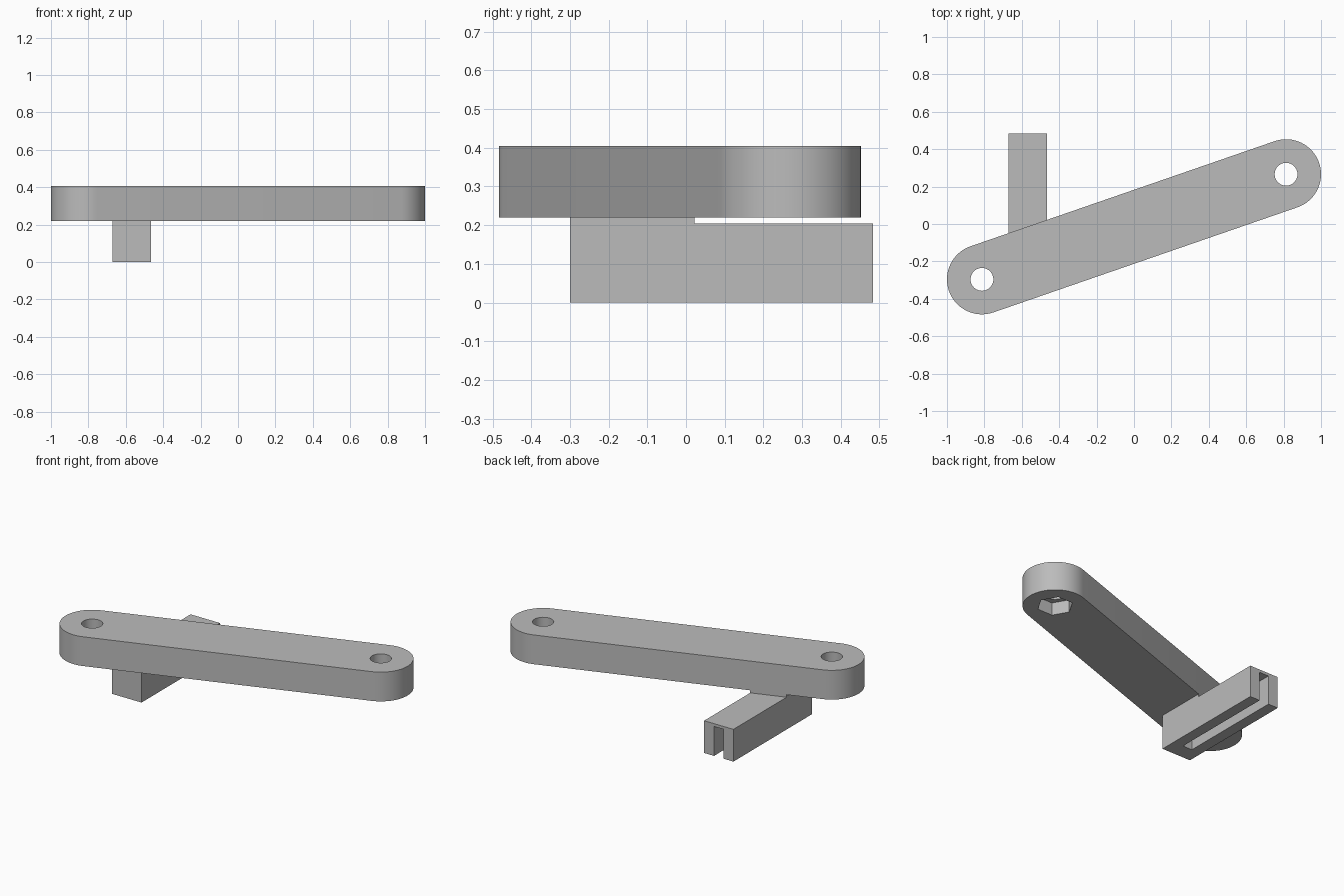
import bpy, bmesh, math
from mathutils import Vector

if "Cube" in bpy.data.objects:
    bpy.data.objects.remove(bpy.data.objects["Cube"], do_unlink=True)

grey = bpy.data.materials.new("plain_grey")
grey.use_nodes = True
grey.diffuse_color = (0.5, 0.5, 0.5, 1)
grey.node_tree.nodes["Principled BSDF"].inputs["Base Color"].default_value = (0.5, 0.5, 0.5, 1)


def prism(name, outline, z0, z1):
    """Extrude a flat counter-clockwise outline from z0 up to z1."""
    bm = bmesh.new()
    face = bm.faces.new([bm.verts.new((x, y, z0)) for x, y in outline])
    up = bmesh.ops.extrude_face_region(bm, geom=[face])
    moved = [v for v in up["geom"] if isinstance(v, bmesh.types.BMVert)]
    bmesh.ops.translate(bm, verts=moved, vec=(0, 0, z1 - z0))
    bmesh.ops.recalc_face_normals(bm, faces=bm.faces)
    mesh = bpy.data.meshes.new(name)
    bm.to_mesh(mesh)
    bm.free()
    mesh.materials.append(grey)
    obj = bpy.data.objects.new(name, mesh)
    bpy.context.collection.objects.link(obj)
    return obj


def arc(centre, radius, start, sweep, steps):
    return [(centre.x + radius * math.cos(start + sweep * i / steps),
             centre.y + radius * math.sin(start + sweep * i / steps))
            for i in range(steps + 1)]


def ring(centre, radius, sides):
    return arc(centre, radius, 0, math.tau, sides)[:-1]


def rect(x0, x1, y0, y1):
    return [(x0, y0), (x1, y0), (x1, y1), (x0, y1)]


def select_only(obj):
    bpy.ops.object.select_all(action='DESELECT')
    obj.select_set(True)
    bpy.context.view_layer.objects.active = obj


def cut(obj, cutter):
    """Subtract the cutter and throw it away."""
    select_only(obj)
    mod = obj.modifiers.new("cut", 'BOOLEAN')
    mod.operation = 'DIFFERENCE'
    mod.solver = 'EXACT'
    mod.object = cutter
    bpy.ops.object.modifier_apply(modifier=mod.name)
    bpy.data.objects.remove(cutter, do_unlink=True)


# Arm: a bar with round ends
END_RADIUS = 0.187
ARM_BOTTOM, ARM_TOP = 0.22, 0.405
right_end, left_end = Vector((-0.813, -0.296)), Vector((0.813, 0.266))
along = left_end - right_end
tilt = math.atan2(along.y, along.x)
quarter = math.pi / 2
arm = prism("arm",
            arc(left_end, END_RADIUS, tilt - quarter, math.pi, 32)
            + arc(right_end, END_RADIUS, tilt + quarter, math.pi, 32),
            ARM_BOTTOM, ARM_TOP)

# Bolt holes with hexagonal nut pockets on the underside
for centre in (right_end, left_end):
    cut(arm, prism("hole_cutter", ring(centre, 0.061, 48), 0.1, 0.5))
    cut(arm, prism("nut_cutter", ring(centre, 0.105, 6), 0.1, ARM_BOTTOM + 0.08))
select_only(arm)
bpy.ops.object.shade_smooth_by_angle(angle=math.radians(30))

# Slotted block below the arm, with its slot open at the back and bottom
X0, X1, FRONT, BACK, BLOCK_TOP = -0.67, -0.465, -0.3, 0.483, 0.204
block = prism("slotted_block", rect(X0, X1, FRONT, BACK), 0, BLOCK_TOP)
middle = (X0 + X1) / 2
cut(block, prism("slot_cutter", rect(middle - 0.033, middle + 0.033, FRONT + 0.1, 0.6),
                 -0.1, BLOCK_TOP - 0.018))


# Riser joining block and arm, trimmed along the arm's back edge
def back_edge(x):
    return (right_end.y + (x - right_end.x) * math.tan(tilt)
            + END_RADIUS / math.cos(tilt))


prism("riser", [(X0, FRONT), (X1, FRONT), (X1, back_edge(X1)), (X0, back_edge(X0))],
      BLOCK_TOP, ARM_BOTTOM)
